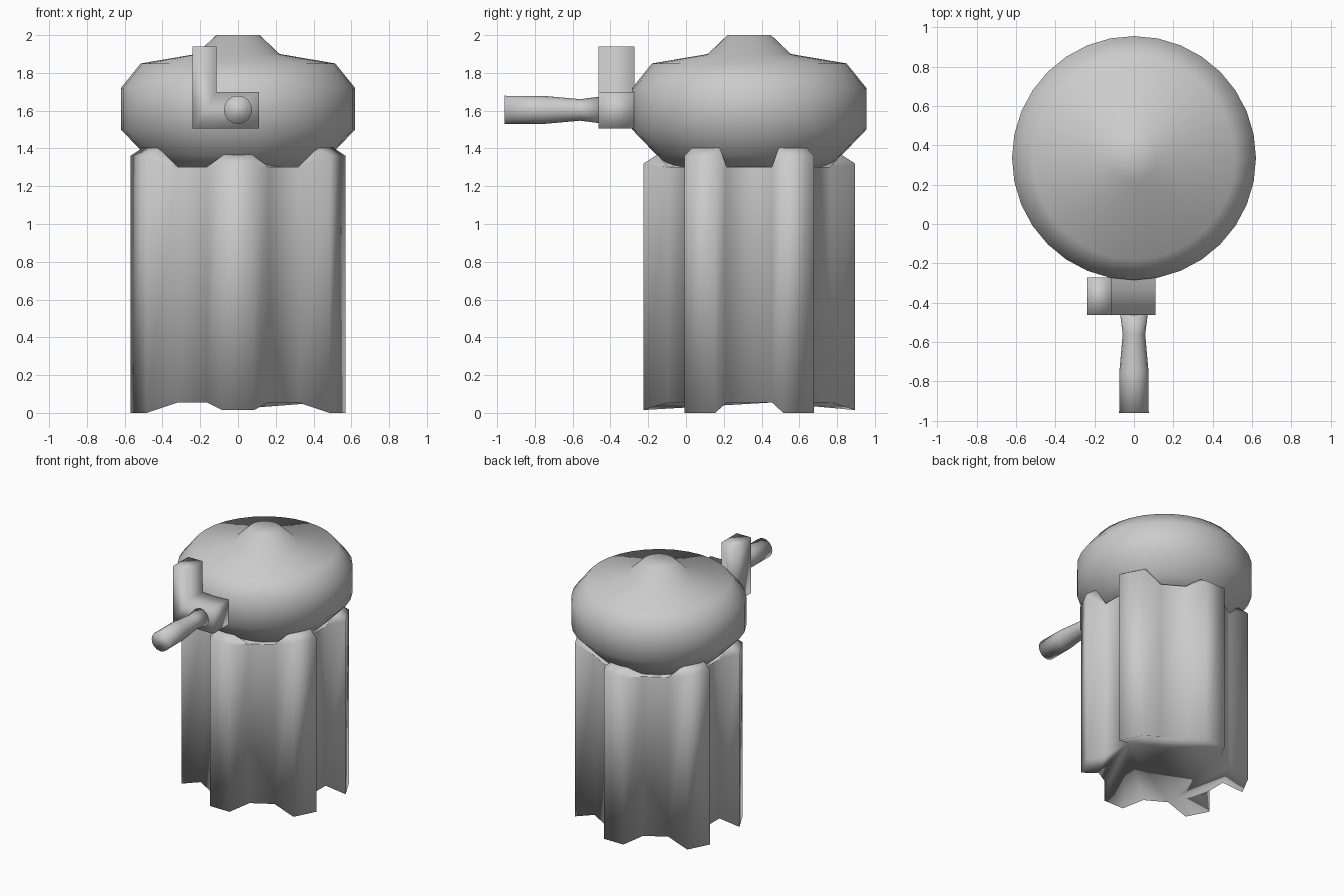
import bpy, bmesh
from math import cos, sin, pi, hypot

if "Cube" in bpy.data.objects:
    bpy.data.objects.remove(bpy.data.objects["Cube"])

CY = 0.335  # y of the body axis


def make(name, bm):
    bmesh.ops.recalc_face_normals(bm, faces=bm.faces)
    for f in bm.faces:
        f.smooth = True
    me = bpy.data.meshes.new(name)
    bm.to_mesh(me)
    bm.free()
    ob = bpy.data.objects.new(name, me)
    bpy.context.collection.objects.link(ob)
    return ob


def skin(name, rings):
    """Join equal-length rings of points into a closed, capped surface."""
    bm = bmesh.new()
    rows = [[bm.verts.new(p) for p in ring] for ring in rings]
    n = len(rows[0])
    for a, b in zip(rows, rows[1:]):
        for i in range(n):
            j = (i + 1) % n
            bm.faces.new((a[i], a[j], b[j], b[i]))
    bm.faces.new(rows[0])
    bm.faces.new(rows[-1])
    return make(name, bm)


def circle(r, n):
    return [(r * cos(2 * pi * i / n), r * sin(2 * pi * i / n)) for i in range(n)]


# Domed cap, lathed
cap_profile = [(0.42, 1.30), (0.49, 1.365), (0.62, 1.50), (0.62, 1.72),
               (0.515, 1.85), (0.22, 1.90), (0.115, 2.00)]
skin("cap", [[(x, y + CY, z) for x, y in circle(r, 32)] for r, z in cap_profile])

# Six-ribbed body: one quarter of the outline as x, y, bottom z, top z, rib flag
quarter = [(0.44, 0.12, 0.055, 1.30, 0), (0.57, 0.18, 0.0, 1.36, 1),
           (0.485, 0.343, 0.0, 1.36, 1), (0.32, 0.34, 0.055, 1.30, 0),
           (0.165, 0.43, 0.055, 1.30, 0), (0.085, 0.56, 0.015, 1.32, 1)]


def flip(pts, sx, sy):
    return [(x * sx, y * sy, *rest) for x, y, *rest in pts]


outline = (quarter + flip(quarter[::-1], -1, 1)
           + flip(quarter, -1, -1) + flip(quarter[::-1], 1, -1))
bottom, top, shoulder = [], [], []
for x, y, z0, z1, rib in outline:
    k = 1 - 0.075 * rib / hypot(x, y)
    bottom.append((x, y + CY, z0))
    top.append((x, y + CY, z1))
    shoulder.append((x * k, y * k + CY, z1 + (0.048 if rib else 0.002)))
skin("ribbed_body", [bottom, top, shoulder])

# L-shaped crank bracket
ell = [(-0.24, 1.505), (0.11, 1.505), (0.11, 1.70),
       (-0.115, 1.70), (-0.115, 1.94), (-0.24, 1.94)]
skin("crank_bracket", [[(x, y, z) for x, z in ell] for y in (-0.463, -0.272)])

# Crank handle grip with a narrow waist
grip = [(-0.46, 0.07), (-0.56, 0.057), (-0.75, 0.074), (-0.96, 0.075)]
skin("crank_grip", [[(x, y, z + 1.604) for x, z in circle(r, 16)] for y, r in grip])
